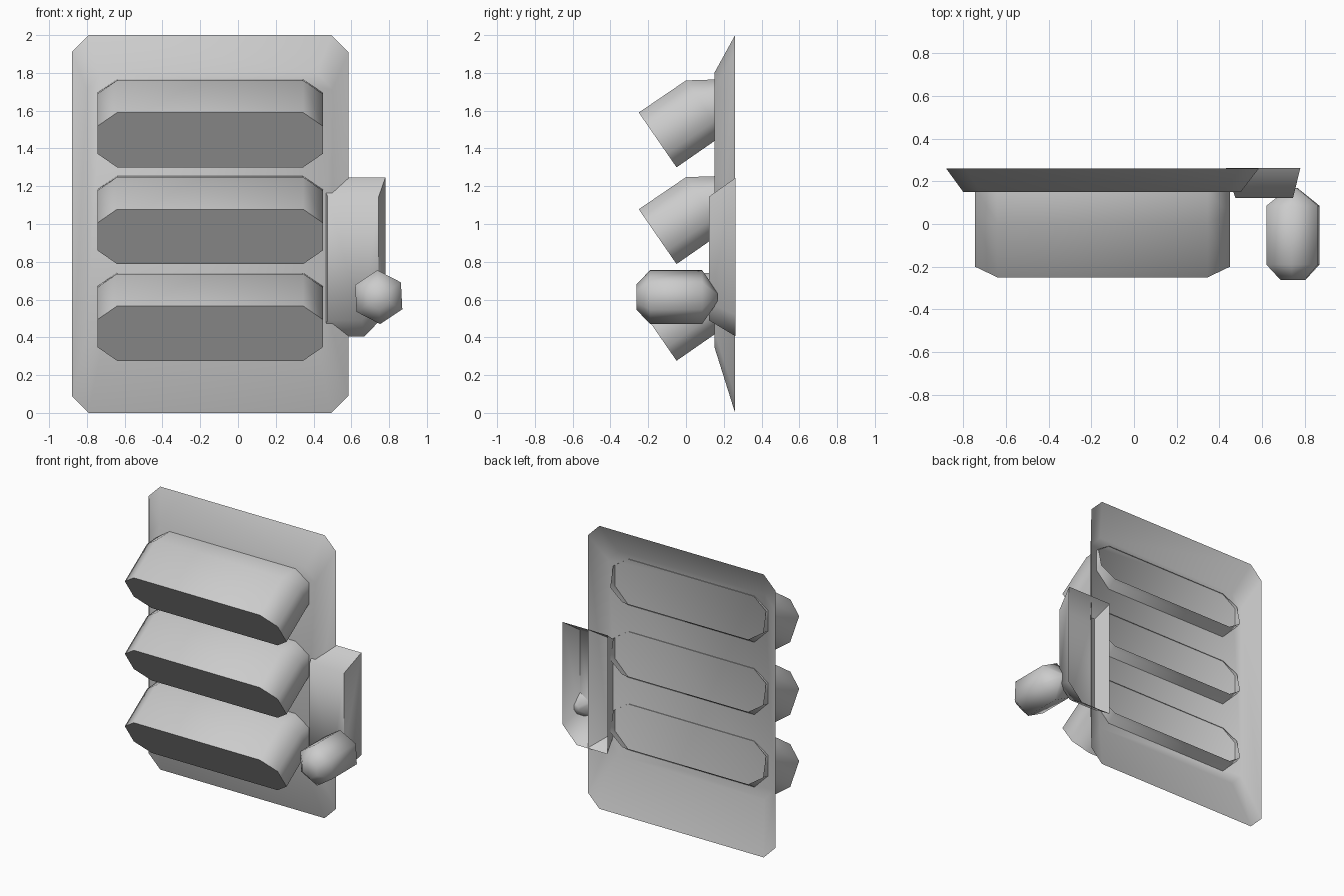
import bpy
import math

if "Cube" in bpy.data.objects:
    bpy.data.objects.remove(bpy.data.objects["Cube"])


def loft(name, rings, cap_start=True, cap_end=False, angle=65):
    """Skin rings of equal point count; optionally cap the ends."""
    n = len(rings[0])
    verts = [p for r in rings for p in r]
    faces = []
    for k in range(len(rings) - 1):
        a, b = k * n, (k + 1) * n
        faces += [(a + i, b + i, b + (i + 1) % n, a + (i + 1) % n) for i in range(n)]
    if cap_start:
        faces.append(tuple(range(n)))
    if cap_end:
        faces.append(tuple(range((len(rings) - 1) * n, len(rings) * n))[::-1])
    me = bpy.data.meshes.new(name)
    me.from_pydata(verts, [], faces)
    ob = bpy.data.objects.new(name, me)
    bpy.context.collection.objects.link(ob)
    bpy.ops.object.select_all(action='DESELECT')
    bpy.context.view_layer.objects.active = ob
    ob.select_set(True)
    bpy.ops.object.shade_smooth_by_angle(angle=math.radians(angle))
    return ob


def octagon(x0, x1, cx, top, bottom, t=0.25):
    """Chamfered rectangle between a top and a bottom (y, z) line,
    counter-clockwise seen from the front."""
    def at(x, f):
        return (x, top[0] + (bottom[0] - top[0]) * f, top[1] + (bottom[1] - top[1]) * f)
    return [at(x0 + cx, 1), at(x1 - cx, 1), at(x1, 1 - t), at(x1, t),
            at(x1 - cx, 0), at(x0 + cx, 0), at(x0, t), at(x0, 1 - t)]


# back panel: shallow bevelled tray, open at the rear
loft("back_panel", [
    octagon(-0.80, 0.50, 0.08, (0.15, 1.80), (0.15, 0.35), 0.06),
    octagon(-0.88, 0.585, 0.09, (0.26, 2.0), (0.26, 0.0), 0.045)])

# three hooded boxes tilted downward, bent into the panel
for i in range(3):
    d = -0.512 * i
    loft(f"tilted_box_{i + 1}", [
        octagon(-0.745, 0.45, 0.105, (-0.25, 1.59 + d), (-0.05, 1.30 + d)),
        octagon(-0.745, 0.45, 0.105, (0.0, 1.76 + d), (0.195, 1.47 + d)),
        octagon(-0.745, 0.45, 0.105, (0.155, 1.765 + d), (0.22, 1.485 + d))])

# side plate: tapered, one lower corner cut, open at the rear


def plate(y, x0, x1, z0, z1, cx, cz):
    return [(x0, y, z0), (x1 - cx, y, z0), (x1, y, z0 + cz), (x1, y, z1), (x0, y, z1)]


loft("side_plate", [
    plate(0.122, 0.475, 0.745, 0.49, 1.145, 0.09, 0.09),
    plate(0.263, 0.43, 0.78, 0.405, 1.245, 0.11, 0.115)])

# six-sided knob with tapered ends


def hexagon(y, r):
    return [(0.745 + r * 0.98 * math.cos(math.radians(a)), y, 0.613 + r * math.sin(math.radians(a)))
            for a in range(-27, 333, 60)]


loft("knob", [hexagon(-0.263, 0.066), hexagon(-0.19, 0.143),
              hexagon(0.085, 0.143), hexagon(0.168, 0.025)], cap_end=True)
